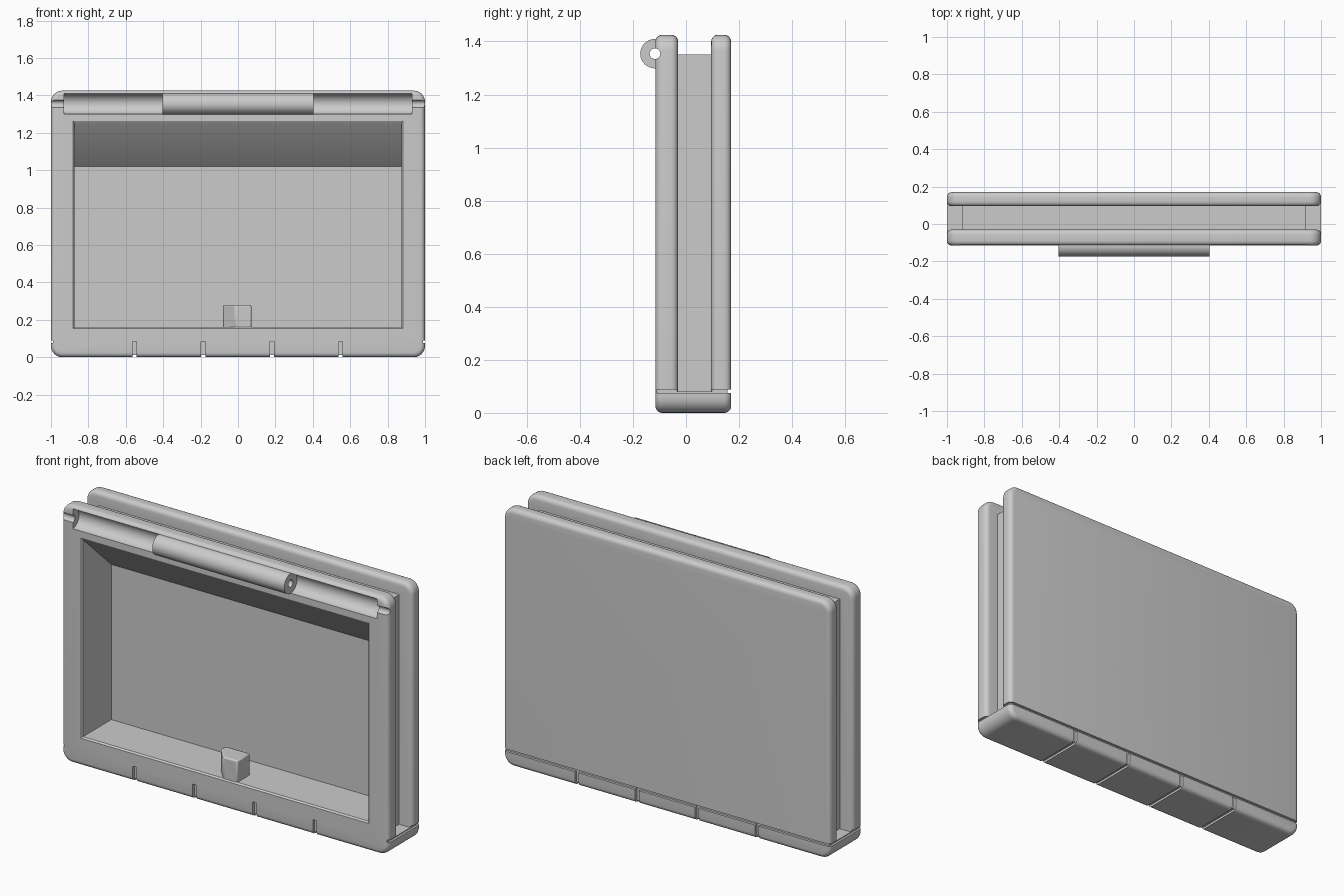
import bpy, bmesh, math

if "Cube" in bpy.data.objects:
    bpy.data.objects.remove(bpy.data.objects["Cube"])

grey = bpy.data.materials.new("plain grey")
grey.diffuse_color = (0.6, 0.6, 0.6, 1)
grey.use_nodes = True
grey.node_tree.nodes["Principled BSDF"].inputs["Base Color"].default_value = grey.diffuse_color


def make(name, rings):
    """Closed solid through a list of equally long point rings."""
    bm = bmesh.new()
    vs = [[bm.verts.new(p) for p in r] for r in rings]
    n = len(rings[0])
    for a, b in zip(vs, vs[1:]):
        for i in range(n):
            bm.faces.new((a[i], a[(i + 1) % n], b[(i + 1) % n], b[i]))
    bm.faces.new(vs[0])
    bm.faces.new(vs[-1])
    bmesh.ops.recalc_face_normals(bm, faces=bm.faces)
    me = bpy.data.meshes.new(name)
    bm.to_mesh(me)
    bm.free()
    ob = bpy.data.objects.new(name, me)
    bpy.context.collection.objects.link(ob)
    me.materials.append(grey)
    return ob


def box(name, x0, x1, y0, y1, z0, z1):
    return make(name, [[(x0, y, z0), (x1, y, z0), (x1, y, z1), (x0, y, z1)] for y in (y0, y1)])


def rod(name, x0, x1, r, y=-0.117, z=1.354, n=32):
    ang = [2 * math.pi * i / n for i in range(n)]
    return make(name, [[(x, y + r * math.cos(a), z + r * math.sin(a)) for a in ang] for x in (x0, x1)])


def outline(y, d, z1=1.425, rt=0.06, rb=0.06, seg=6):
    """Rounded rectangle facing the front, shrunk by d."""
    pts = []
    for cx, cz, r, start in ((1 - rb, rb, rb, -90), (1 - rt, z1 - rt, rt, 0),
                             (-1 + rt, z1 - rt, rt, 90), (-1 + rb, rb, rb, 180)):
        for i in range(seg + 1):
            a = math.radians(start + 90 * i / seg)
            pts.append((cx + (r - d) * math.cos(a), y, cz + (r - d) * math.sin(a)))
    return pts


def plate(name, y0, y1, f=0.025, seg=5):
    """Rounded plate with filleted rims."""
    steps = [math.radians(90 * i / seg) for i in range(seg + 1)]
    low = [outline(y0 + f - f * math.cos(a), f - f * math.sin(a)) for a in steps]
    high = [outline(y1 - f + f * math.cos(a), f - f * math.sin(a)) for a in reversed(steps)]
    return make(name, low + high)


def combine(body, tool, op):
    m = body.modifiers.new("combine", "BOOLEAN")
    m.operation, m.solver, m.object = op, "EXACT", tool
    bpy.context.view_layer.objects.active = body
    bpy.ops.object.modifier_apply(modifier=m.name)
    bpy.data.objects.remove(tool)


# Body: two plates joined by a recessed core and a full-width foot
body = plate("case_body", -0.115, -0.03)
combine(body, plate("back_plate", 0.095, 0.17), "UNION")
combine(body, box("core", -0.92, 0.92, -0.06, 0.125, 0.04, 1.35), "UNION")
combine(body, make("foot", [outline(y, 0, 0.08, 0.002) for y in (-0.085, 0.14)]), "UNION")


# Front recess with a sloping ceiling and softened rim
def opening(y, d, top):
    return [(-0.873 - d, y, 0.162 - d), (0.873 + d, y, 0.162 - d),
            (0.873 + d, y, top + d), (-0.873 - d, y, top + d)]


combine(body, make("recess", [opening(-0.13, 0.012, 1.255), opening(-0.115, 0.008, 1.255),
                              opening(-0.107, 0, 1.25), opening(0.14, 0, 1.02)]), "DIFFERENCE")

# Hinge channel, barrel and pin hole
combine(body, rod("channel", -0.93, 0.93, 0.055), "DIFFERENCE")
combine(body, rod("hinge_barrel", -0.404, 0.404, 0.0555), "UNION")
combine(body, rod("pin_hole", -1.1, 1.1, 0.02), "DIFFERENCE")

# Foot grooves wrapping front, underside and back
for x in (-0.553, -0.186, 0.181, 0.549):
    for y0, y1, z1 in ((-0.2, -0.1, 0.084), (-0.2, 0.2, 0.012), (0.155, 0.2, 0.084)):
        combine(body, box("groove", x - 0.011, x + 0.011, y0, y1, -0.1, z1), "DIFFERENCE")

# Seam above the foot on the back and both ends
combine(body, box("back_seam", -1.1, 1.1, 0.157, 0.2, 0.075, 0.089), "DIFFERENCE")
for s in (-1, 1):
    x0, x1 = sorted((s * 0.988, s * 1.1))
    combine(body, box("end_seam", x0, x1, -0.2, 0.2, 0.075, 0.089), "DIFFERENCE")

# Latch tab standing on the lower rim
plan = [(-0.08, 0.005), (-0.08, -0.035), (-0.015, -0.108), (0.072, -0.108), (0.072, 0.005)]
tab = make("latch_tab", [[(x, y, z) for x, y in plan] for z in (0.15, 0.28)])
bev = tab.modifiers.new("soft edges", "BEVEL")
bev.width, bev.segments = 0.008, 2

for ob in (body, tab):
    bpy.ops.object.select_all(action="DESELECT")
    ob.select_set(True)
    bpy.context.view_layer.objects.active = ob
    bpy.ops.object.shade_smooth_by_angle(angle=math.radians(30))
